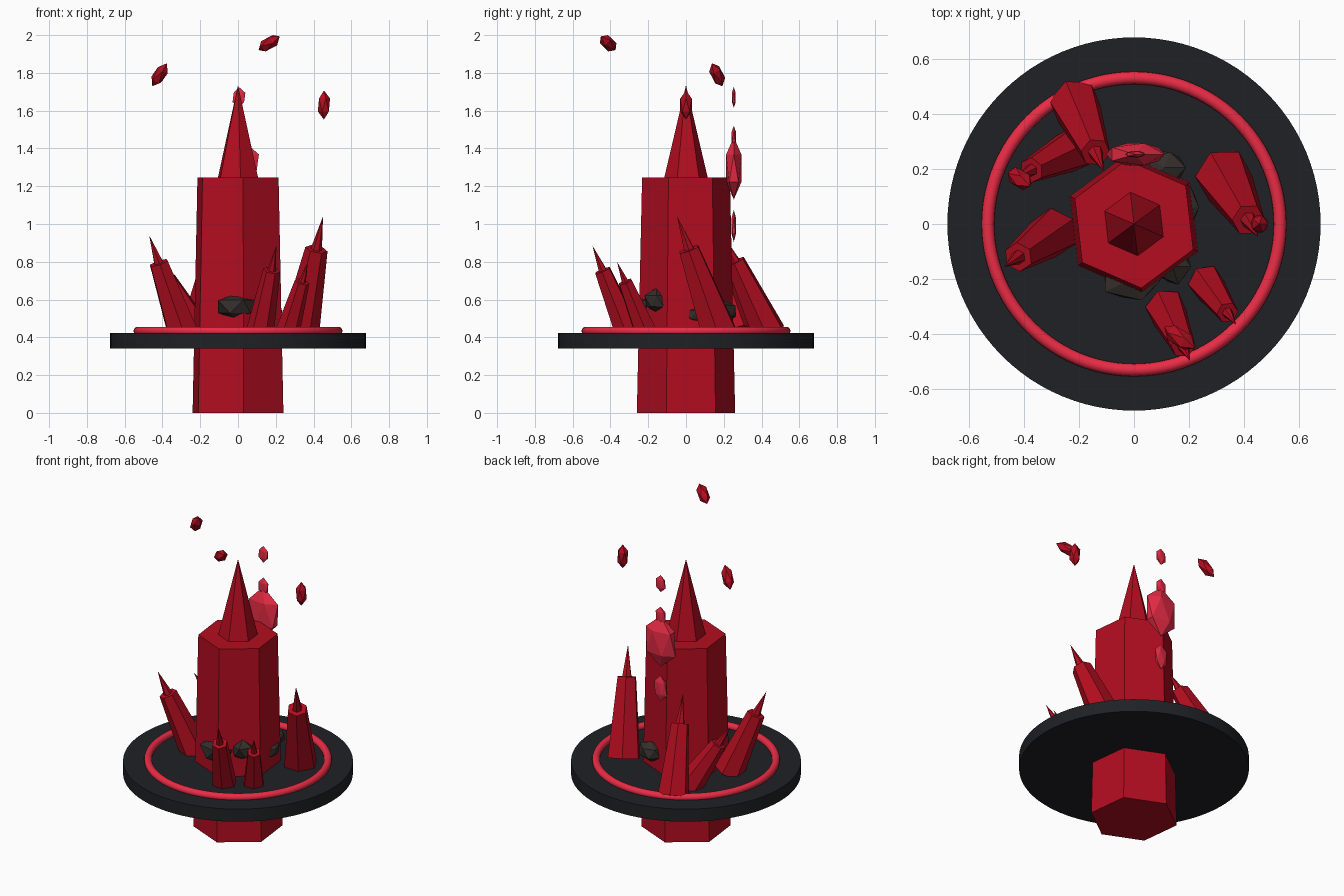
import bpy, bmesh, math, random
from mathutils import Vector, Matrix

if "Cube" in bpy.data.objects:
    bpy.data.objects.remove(bpy.data.objects["Cube"])

random.seed(4)


def material(name, rgb):
    m = bpy.data.materials.new(name)
    m.diffuse_color = (*rgb, 1)
    m.use_nodes = True
    m.node_tree.nodes["Principled BSDF"].inputs["Base Color"].default_value = m.diffuse_color
    return m


CRIMSON = material("crimson", (0.45, 0.004, 0.014))
GLOW = material("bright_red", (0.82, 0.025, 0.06))
BLACK = material("black_stone", (0.014, 0.015, 0.018))
ROCK = material("brown_rock", (0.035, 0.028, 0.024))


def finish(name, bm, mat):
    mesh = bpy.data.meshes.new(name)
    bm.to_mesh(mesh)
    bm.free()
    mesh.materials.append(mat)
    ob = bpy.data.objects.new(name, mesh)
    bpy.context.collection.objects.link(ob)
    return ob


def crystal(name, base, tip, r_base, r_top, twist=0.0, split=0.72):
    """Tapered hexagonal shaft with a narrower six-sided point on top."""
    base, tip = Vector(base), Vector(tip)
    axis = tip - base
    length = axis.length
    frame = (Matrix.Translation(base) @ axis.to_track_quat('Z', 'Y').to_matrix().to_4x4()
             @ Matrix.Rotation(math.radians(twist), 4, 'Z'))
    bm = bmesh.new()
    for z0, z1, ra, rb in ((0, split, r_base, r_top), (split, 1, r_top * 0.5, 0)):
        bmesh.ops.create_cone(bm, cap_ends=True, segments=6, radius1=ra, radius2=rb,
                              depth=(z1 - z0) * length,
                              matrix=frame @ Matrix.Translation((0, 0, (z0 + z1) / 2 * length)))
    bmesh.ops.remove_doubles(bm, verts=bm.verts, dist=1e-5)
    return finish(name, bm, CRIMSON)


def gem(name, center, scale, mat, axis=(0, 0, 1), jitter=0.0):
    """Twenty-faced stone stretched along an axis."""
    bm = bmesh.new()
    bmesh.ops.create_icosphere(bm, subdivisions=1, radius=1)
    for v in bm.verts:
        v.co *= 1 + random.uniform(-jitter, jitter)
    rot = Vector(axis).to_track_quat('Z', 'Y').to_matrix().to_4x4() if axis != (0, 0, 1) else Matrix()
    bm.transform(Matrix.Translation(center) @ rot @ Matrix.Diagonal((*scale, 1)))
    return finish(name, bm, mat)


# Central pillar through the disc, with its spire
bm = bmesh.new()
turn = Matrix.Rotation(math.radians(6.6), 4, 'Z')
for z0, z1, ra, rb in ((0, 1.245, 0.262, 0.234), (1.245, 1.735, 0.116, 0)):
    bmesh.ops.create_cone(bm, cap_ends=True, segments=6, radius1=ra, radius2=rb, depth=z1 - z0,
                          matrix=Matrix.Translation((0, 0, (z0 + z1) / 2)) @ turn)
bmesh.ops.remove_doubles(bm, verts=bm.verts, dist=1e-5)
finish("central_pillar", bm, CRIMSON)

# Round platform
bpy.ops.mesh.primitive_cylinder_add(vertices=96, radius=0.677, depth=0.082, location=(0, 0, 0.383))
disc = bpy.context.object
disc.name = "platform_disc"
disc.data.materials.append(BLACK)
bpy.ops.object.shade_smooth_by_angle()

# Bright ring lying on the platform
bpy.ops.mesh.primitive_torus_add(major_radius=0.53, minor_radius=0.023, major_segments=96,
                                 minor_segments=16, location=(0, 0, 0.433))
ring = bpy.context.object
ring.name = "glow_ring"
ring.data.materials.append(GLOW)
bpy.ops.object.shade_smooth()

# Leaning crystals around the pillar
crystal("right_crystal", (0.325, 0.175, 0.42), (0.45, -0.047, 1.04), 0.105, 0.06)
crystal("back_crystal", (-0.215, 0.44, 0.42), (-0.11, 0.19, 0.95), 0.095, 0.055)
crystal("back_left_crystal", (-0.21, 0.275, 0.42), (-0.435, 0.165, 0.82), 0.085, 0.047)
crystal("left_crystal", (-0.29, -0.03, 0.42), (-0.47, -0.155, 0.94), 0.09, 0.054)
crystal("front_crystal", (0.115, -0.305, 0.42), (0.203, -0.495, 0.885), 0.075, 0.046)
crystal("front_right_crystal", (0.26, -0.21, 0.42), (0.37, -0.365, 0.80), 0.066, 0.04)

# Rubble showing through the foot of the pillar
for i, (c, s) in enumerate((((-0.01, -0.2, 0.56), (0.12, 0.08, 0.075)),
                            ((0.14, -0.155, 0.59), (0.07, 0.07, 0.065)),
                            ((0.19, 0.06, 0.52), (0.05, 0.08, 0.05)),
                            ((0.11, 0.205, 0.54), (0.08, 0.07, 0.065)))):
    gem(f"rubble_{i + 1}", c, s, ROCK, jitter=0.15)

# Flat bright gems stacked behind the pillar
for i, (z, sx, sy, sz) in enumerate(((0.99, 0.05, 0.015, 0.085), (1.295, 0.118, 0.047, 0.165),
                                     (1.46, 0.04, 0.014, 0.06), (1.67, 0.038, 0.012, 0.055))):
    gem(f"back_gem_{i + 1}", (0.005, 0.253, z), (sx, sy, sz), GLOW)

# Floating shards
for i, (c, axis) in enumerate((((0.455, 0, 1.63), (0, 0, 1)),
                               ((-0.415, 0.165, 1.79), (0.07, -0.05, 0.11)),
                               ((0.165, -0.412, 1.957), (0.1, -0.07, 0.065)))):
    gem(f"floating_shard_{i + 1}", c, (0.036, 0.036, 0.077), CRIMSON, axis)
